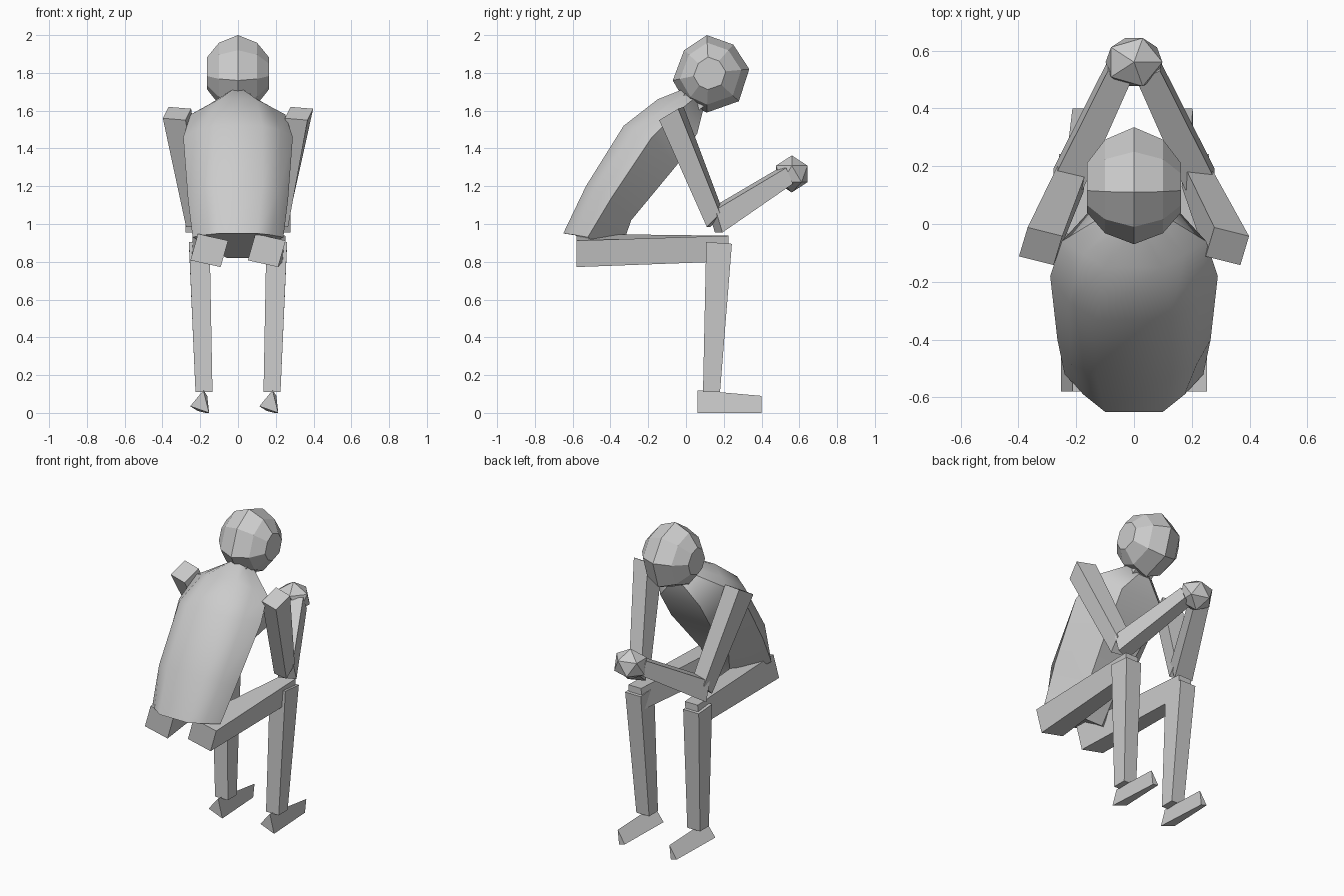
import bpy, bmesh, math
from mathutils import Vector

if "Cube" in bpy.data.objects:
    bpy.data.objects.remove(bpy.data.objects["Cube"])


def finish(name, bm, smooth=False):
    bmesh.ops.recalc_face_normals(bm, faces=bm.faces[:])
    me = bpy.data.meshes.new(name)
    bm.to_mesh(me)
    bm.free()
    ob = bpy.data.objects.new(name, me)
    bpy.context.collection.objects.link(ob)
    if smooth:
        bpy.ops.object.select_all(action='DESELECT')
        bpy.context.view_layer.objects.active = ob
        ob.select_set(True)
        bpy.ops.object.shade_smooth_by_angle(angle=math.radians(40))
    return ob


def loft(name, rings, smooth=False):
    bm = bmesh.new()
    vs = [[bm.verts.new(p) for p in r] for r in rings]
    n = len(rings[0])
    for a, b in zip(vs, vs[1:]):
        for i in range(n):
            j = (i + 1) % n
            bm.faces.new((a[i], a[j], b[j], b[i]))
    bm.faces.new(vs[0])
    bm.faces.new(vs[-1])
    return finish(name, bm, smooth)


def quad(c, u, v, s):
    # limb end: centre mirrored by side, tilt kept the same
    c, u, v = Vector((c[0] * s, c[1], c[2])), Vector(u), Vector(v)
    return [c - u - v, c + u - v, c + u + v, c - u + v]


# Hunched torso: back, side and front point of each half section
sections = [
    ((.10, -.65, .95), (.24, -.52, .93), (.06, -.36, .82)),
    ((.13, -.53, 1.20), (.265, -.40, 1.13), (.10, -.29, 1.02)),
    ((.13, -.33, 1.52), (.29, -.18, 1.46), (.14, -.05, 1.31)),
    ((.10, -.15, 1.66), (.25, -.06, 1.58), (.14, .06, 1.48)),
    ((.015, 0, 1.72), (.07, .05, 1.67), (.04, .09, 1.60)),
]
bulges = (.005, .02, .015, 0, 0)
rings = []
for sec, k in zip(sections, bulges):
    b, s, f = map(Vector, sec)
    mid = (b + s) / 2 + Vector((k, -k, k * .5))
    half = [b, mid, s, f]
    rings.append(half + [Vector((-p.x, p.y, p.z)) for p in reversed(half)])
loft("torso", rings, smooth=True)

# Faceted head: side profile repeated at shrinking widths
profile = [(.11, 2.0), (.25, 1.95), (.335, 1.82), (.28, 1.65),
           (.11, 1.59), (0, 1.64), (-.07, 1.76), (-.01, 1.92)]
bm = bmesh.new()
for x, k in ((0, 1), (.10, .80), (.163, .42)):
    for sx in ((1,) if x == 0 else (-1, 1)):
        for y, z in profile:
            bm.verts.new((sx * x, .12 + (y - .12) * k, 1.80 + (z - 1.80) * k))
bmesh.ops.convex_hull(bm, input=bm.verts[:])
finish("head", bm)

# Neck joining torso and head
loft("neck", [quad((0, .0, 1.62), (.07, 0, 0), (0, .05, -.03), 1),
              quad((0, .10, 1.70), (.06, 0, 0), (0, .06, -.03), 1)])

# Limbs, the same tilt on both sides
limbs = {
    "thigh": (((.152, -.58, .86), (.08, 0, -.018), (.02, 0, .07)),
              ((.20, .225, .87), (.045, 0, 0), (.005, 0, .068))),
    "shin": (((.205, .175, .90), (.055, 0, 0), (0, .068, -.005)),
             ((.18, .135, .11), (.045, 0, 0), (0, .045, 0))),
    "upper_arm": (((.323, -.077, 1.585), (.06, -.015, -.005), (.015, .05, .03)),
                  ((.22, .155, 1.02), (.05, -.01, 0), (.005, .035, .035))),
}
forearm = (((.228, .155, 1.015), (.05, .02, 0), (0, -.018, .06)),
           ((.05, .53, 1.255), (.04, .018, 0), (0, -.018, .042)))
for s, label in ((-1, "left"), (1, "right")):
    for name, (a, b) in limbs.items():
        loft(f"{label}_{name}", [quad(*a, s), quad(*b, s)])
    # Forearm reaches inward, so its width is mirrored too
    loft(f"{label}_forearm",
         [quad(c, (s * u[0], u[1], u[2]), v, s) for c, u, v in forearm])
    # Wedge foot with triangular heel and narrow toe
    x = s * .183
    loft(f"{label}_foot", [
        [(x, .06, .12), (x - .07, .065, .035), (x + .03, .06, 0)],
        [(x + .02, .40, .09), (x - .03, .40, .01), (x + .01, .40, 0)]])

# Clasped hands
bm = bmesh.new()
bmesh.ops.create_icosphere(bm, subdivisions=1, radius=1)
bmesh.ops.scale(bm, vec=(.11, .098, .098), verts=bm.verts[:])
bmesh.ops.translate(bm, vec=(0, .56, 1.265), verts=bm.verts[:])
finish("clasped_hands", bm)
